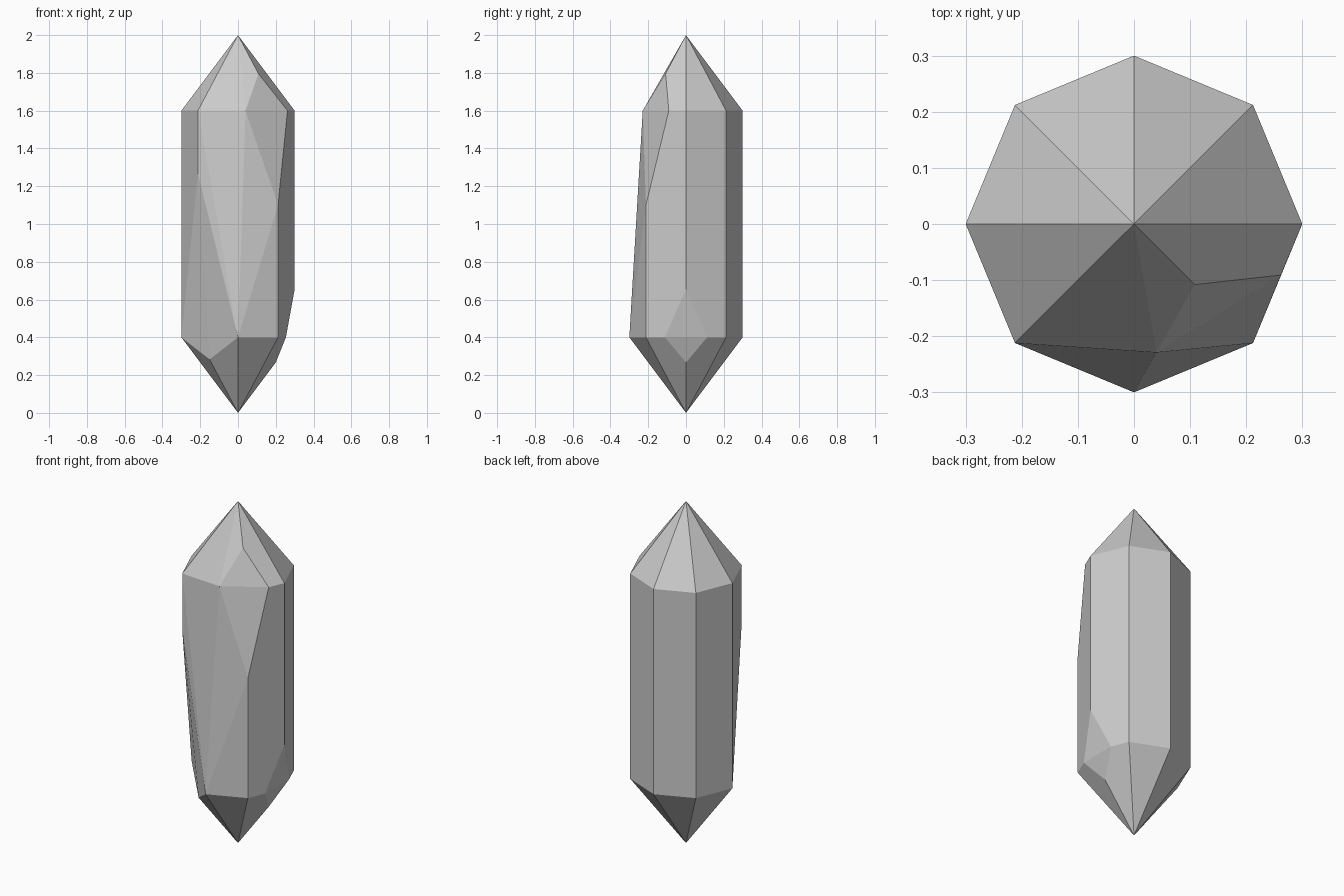
import bpy, bmesh, math

if "Cube" in bpy.data.objects:
    bpy.data.objects.remove(bpy.data.objects["Cube"])

R, LOW, HIGH, TOP = 0.30, 0.40, 1.60, 2.0


def ring(z, skip):
    """Corners of the octagonal shaft at height z, leaving out chipped ones."""
    return [(R * math.cos(k * math.pi / 4), R * math.sin(k * math.pi / 4), z)
            for k in range(8) if k not in skip]


# Double-pointed octagonal crystal; corners 0 = right, 5 = front left, 6 = front, 7 = front right
points = [(0, 0, 0), (0, 0, TOP)]
points += ring(LOW, {0, 5}) + ring(HIGH, {6, 7})

# Chip at the upper front right, and the pulled-in front corner
points += [(0.108, -0.108, 1.796), (0.262, -0.091, HIGH),
           (0.2121, -0.2121, 1.10), (0.04, -0.229, HIGH)]
# Chip at the lower front left
points += [(-0.2121, -0.2121, 1.27), (-0.15, -0.15, 0.283)]
# Chip at the lower right
points += [(R, 0, 0.655), (0.20, 0, 0.267)]
points += [(0.2536, s * 0.112, LOW) for s in (-1, 1)]

# Wrap the corners in flat facets
bm = bmesh.new()
for p in points:
    bm.verts.new(p)
bmesh.ops.convex_hull(bm, input=bm.verts)
bmesh.ops.dissolve_limit(bm, angle_limit=math.radians(0.5),
                         verts=bm.verts, edges=bm.edges)
bmesh.ops.recalc_face_normals(bm, faces=bm.faces)
mesh = bpy.data.meshes.new("crystal")
bm.to_mesh(mesh)
bm.free()
bpy.context.collection.objects.link(bpy.data.objects.new("crystal", mesh))
